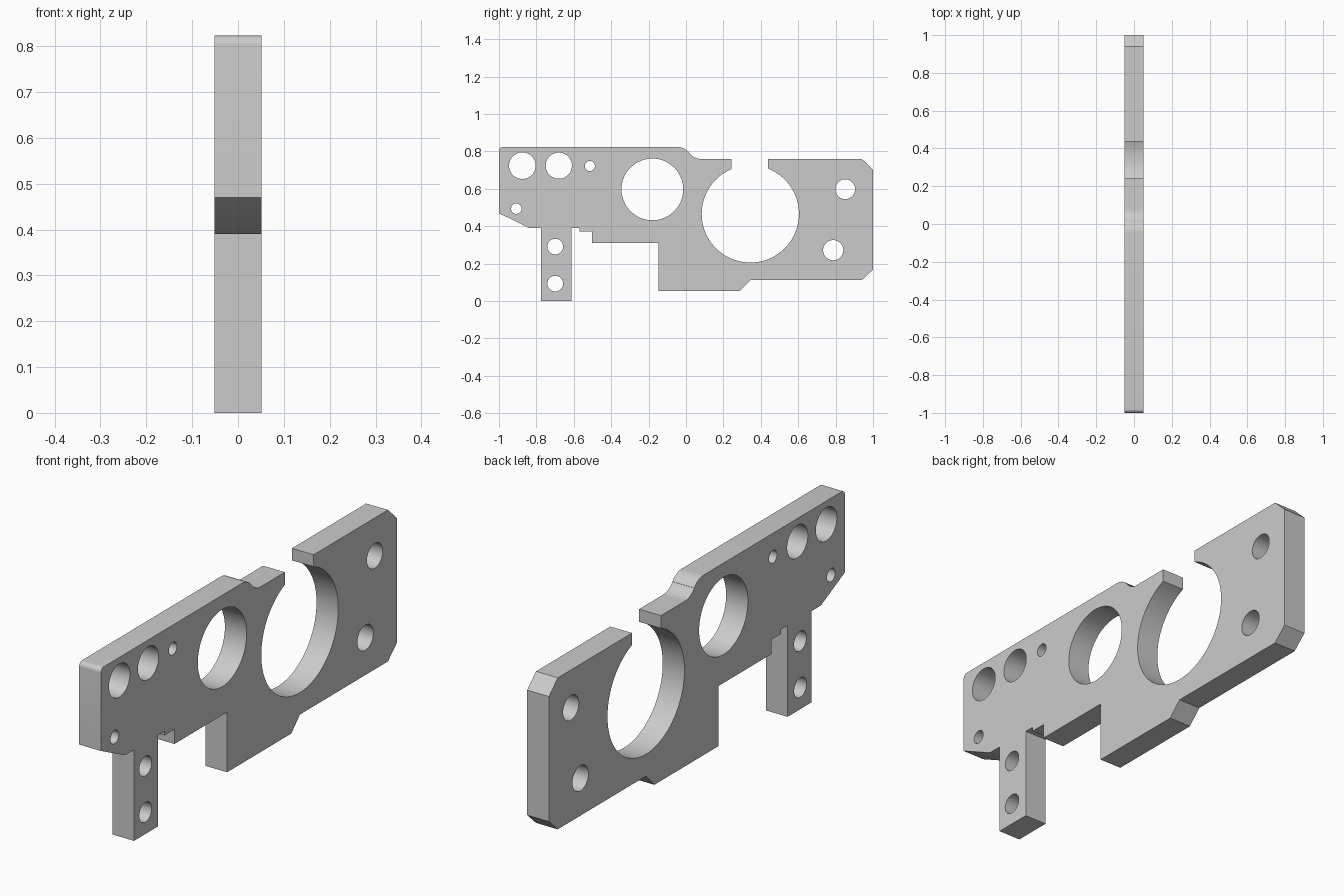
import bpy
from math import sin, cos, asin, acos, degrees, radians, pi

cube = bpy.data.objects.get("Cube")
if cube:
    bpy.data.objects.remove(cube, do_unlink=True)

THICKNESS = 0.103


def arc(cx, cz, r, start, end, steps):
    """Points along an arc, angles in degrees."""
    angles = [radians(start + (end - start) * i / steps) for i in range(steps + 1)]
    return [(cx + r * cos(a), cz + r * sin(a)) for a in angles]


# Large bore, open at the top through a slot
bore_y, bore_z, bore_r = 0.344, 0.466, 0.26
slot_left, slot_right = 0.243, 0.438
left_angle = degrees(acos((slot_left - bore_y) / bore_r))
right_angle = degrees(acos((slot_right - bore_y) / bore_r))

# Outline in (y, z), clockwise from the front top corner
outline = arc(-0.98, 0.803, 0.02, 180, 90, 6)
outline += arc(-0.045, 0.7445, 0.0785, 90, 37.2, 10)
outline += arc(0.08, 0.8385, 0.0785, 217.2, 270, 10)
outline += [(slot_left, 0.76)]
outline += arc(bore_y, bore_z, bore_r, left_angle, 360 + right_angle, 80)
outline += [(slot_right, 0.76)]
outline += [
    # Chamfered back end
    (0.94, 0.76), (1.0, 0.703), (1.0, 0.168), (0.94, 0.112),
    # Lower lobe and step
    (0.345, 0.112), (0.287, 0.053), (-0.147, 0.053), (-0.147, 0.31),
    (-0.503, 0.31), (-0.503, 0.372), (-0.57, 0.372), (-0.57, 0.39),
    # Leg
    (-0.613, 0.39), (-0.613, 0), (-0.776, 0), (-0.776, 0.39),
    # Sloped front underside
    (-0.838, 0.39), (-1.0, 0.47),
]

# Round through holes: y, z, radius
holes = [
    (-0.875, 0.724, 0.071), (-0.68, 0.724, 0.07), (-0.514, 0.722, 0.027),
    (-0.907, 0.494, 0.028), (-0.18, 0.597, 0.165),
    (-0.699, 0.291, 0.042), (-0.699, 0.093, 0.042),
    (0.851, 0.598, 0.053), (0.787, 0.272, 0.054),
]

# Flat filled profile, extruded to the plate thickness
profile = bpy.data.curves.new("bracket_plate", "CURVE")
profile.dimensions = "2D"
profile.fill_mode = "BOTH"
profile.extrude = THICKNESS / 2
loops = [outline] + [arc(y, z, r, 0, 360, 64)[:-1] for y, z, r in holes]
for loop in loops:
    spline = profile.splines.new("POLY")
    spline.points.add(len(loop) - 1)
    for point, (y, z) in zip(spline.points, loop):
        point.co = (y, z, 0, 1)
    spline.use_cyclic_u = True

plate = bpy.data.objects.new("bracket_plate", profile)
plate.rotation_euler = (pi / 2, 0, pi / 2)
bpy.context.collection.objects.link(plate)

# Turn into a mesh with joined edges
bpy.ops.object.select_all(action="DESELECT")
plate.select_set(True)
bpy.context.view_layer.objects.active = plate
bpy.ops.object.convert(target="MESH")
bpy.ops.object.transform_apply(location=False, rotation=True, scale=False)
bpy.ops.object.mode_set(mode="EDIT")
bpy.ops.mesh.select_all(action="SELECT")
bpy.ops.mesh.remove_doubles(threshold=0.0001)
bpy.ops.mesh.normals_make_consistent(inside=False)
bpy.ops.mesh.dissolve_limited(angle_limit=radians(0.5))
bpy.ops.object.mode_set(mode="OBJECT")
bpy.ops.object.shade_smooth_by_angle(angle=radians(30))

# Plain grey metal
grey = bpy.data.materials.new("light_grey")
grey.use_nodes = True
colour = (0.6, 0.6, 0.6, 1)
grey.diffuse_color = colour
grey.node_tree.nodes["Principled BSDF"].inputs["Base Color"].default_value = colour
plate.data.materials.clear()
plate.data.materials.append(grey)
